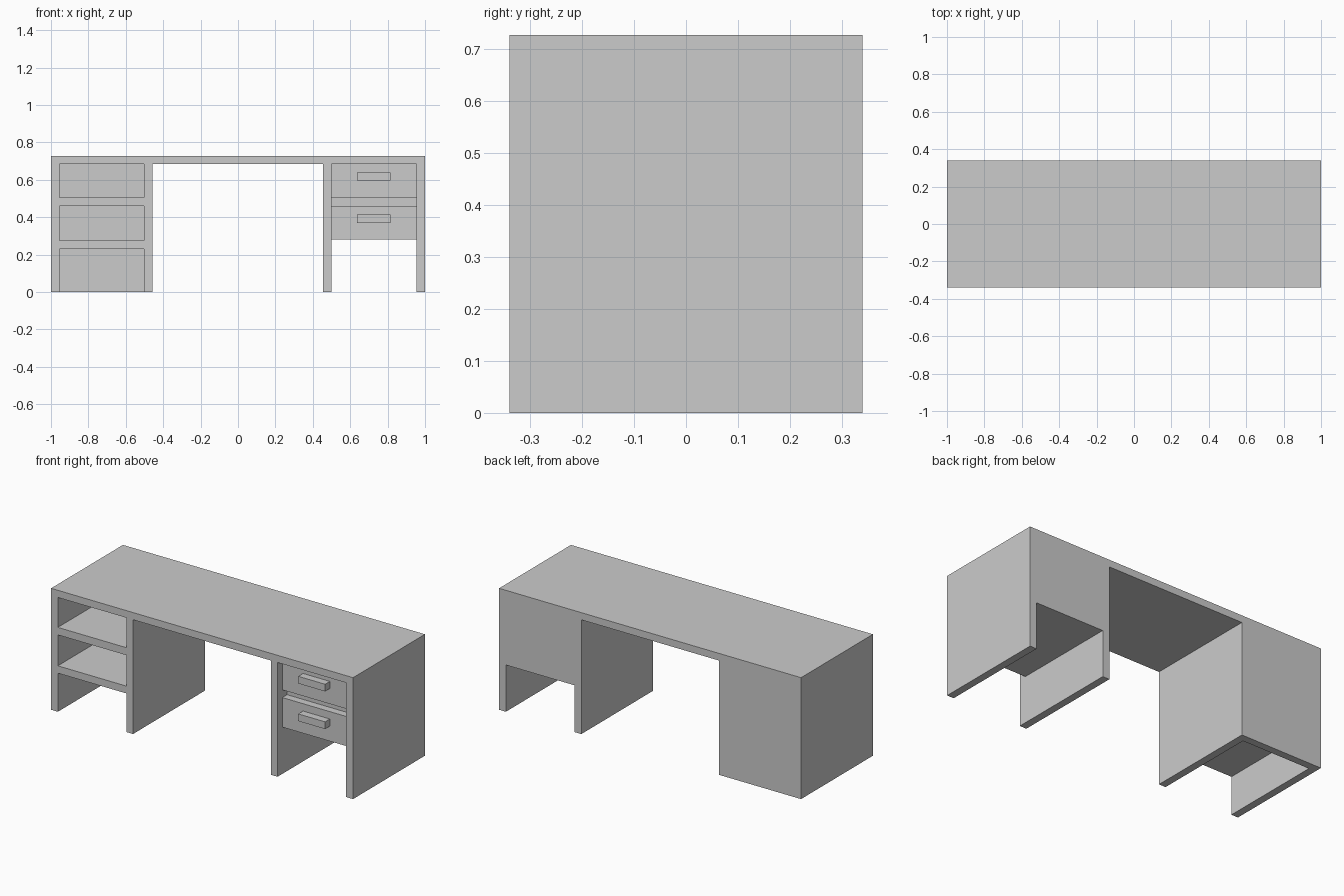
import bpy
import bmesh
from mathutils import Matrix, Vector

if "Cube" in bpy.data.objects:
    bpy.data.objects.remove(bpy.data.objects["Cube"])

W, D, H = 1.0, 0.34, 0.727      # half width, half depth, height
T = 0.045                       # board thickness
TOP = H - 0.043                 # underside of the desk top
LOW = 0.28                      # underside of the drawer unit


def box(name, x, y, z):
    """Box spanning the given (min, max) ranges."""
    lo, hi = Vector((x[0], y[0], z[0])), Vector((x[1], y[1], z[1]))
    bm = bmesh.new()
    bmesh.ops.create_cube(bm, size=1, matrix=Matrix.Translation((lo + hi) / 2)
                          @ Matrix.Diagonal((*(hi - lo), 1)))
    mesh = bpy.data.meshes.new(name)
    bm.to_mesh(mesh)
    bm.free()
    obj = bpy.data.objects.new(name, mesh)
    bpy.context.collection.objects.link(obj)
    return obj


def cut(target, x, y, z):
    """Subtract a box from the target and discard the cutter."""
    cutter = box("cutter", x, y, z)
    cutter.hide_render = True
    mod = target.modifiers.new("cut", 'BOOLEAN')
    mod.operation = 'DIFFERENCE'
    mod.solver = 'EXACT'
    mod.object = cutter
    bpy.context.view_layer.objects.active = target
    bpy.ops.object.modifier_apply(modifier=mod.name)
    bpy.data.objects.remove(cutter)


# Desk body carved from one block
body = box("desk_body", (-W, W), (-D, D), (0, H))
through = (-D - 0.1, D + 0.1)

# Knee space
cut(body, (-0.457, 0.455), through, (-0.1, TOP))

# Open shelf bays on the left, closed at the back
for z in ((-0.1, 0.231), (0.275, 0.46), (0.505, TOP)):
    cut(body, (-W + T, -0.502), (-D - 0.1, D - T), z)

# Drawer unit on the right: open below, recessed in front
drawer_x = (0.5, W - T)
cut(body, drawer_x, through, (-0.1, LOW))
front, back = -D + T, -D + 2 * T
cut(body, drawer_x, (-D - 0.1, back), (LOW - 0.1, TOP))

# Drawer fronts with flush bar handles
for label, z0, z1, h0, h1 in (("upper", 0.503, TOP, 0.595, 0.638),
                              ("lower", LOW, 0.457, 0.37, 0.413)):
    box(label + "_drawer_front", drawer_x, (front, back), (z0, z1))
    box(label + "_drawer_handle", (0.637, 0.815), (-D, front), (h0, h1))
